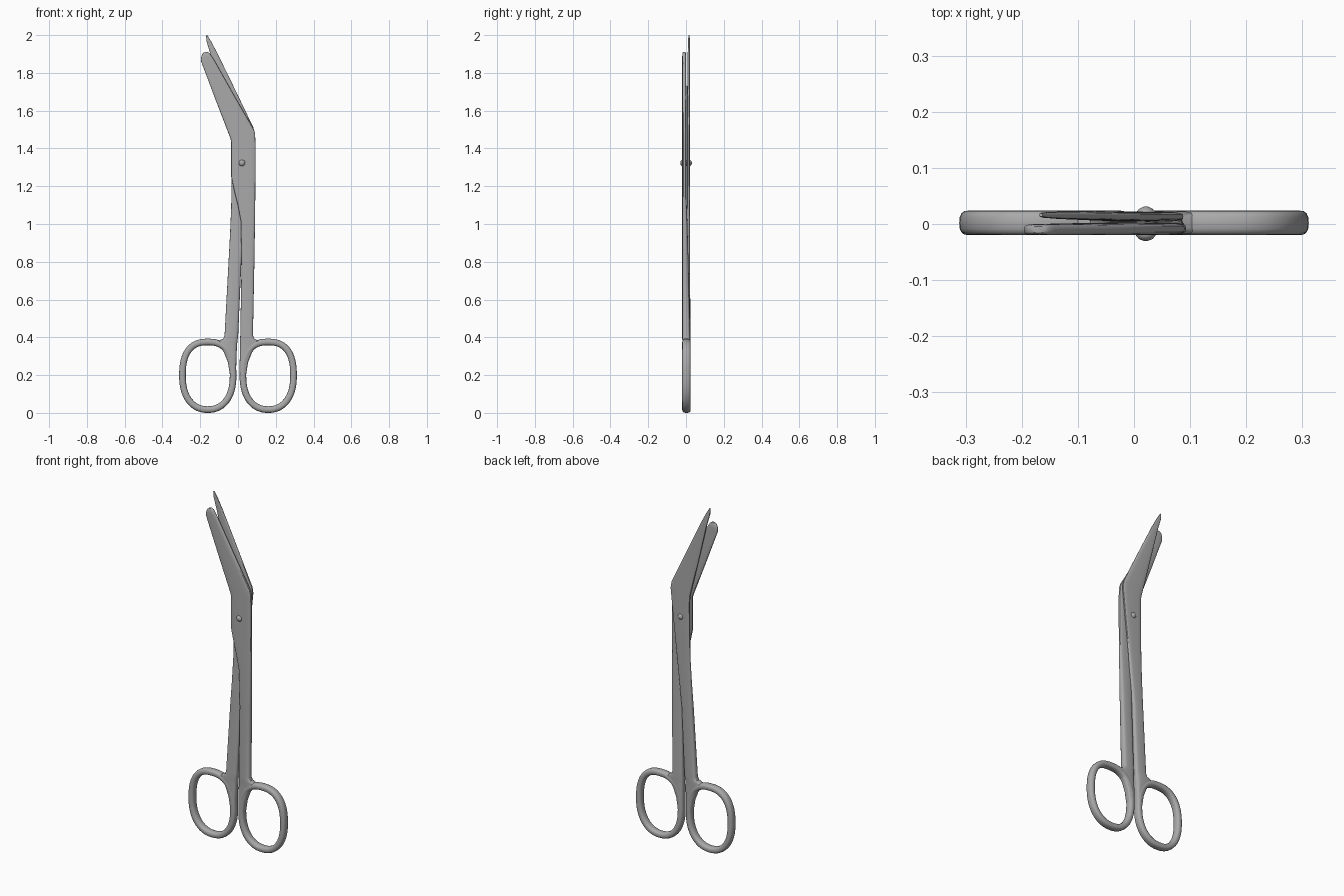
import bpy, bmesh, math

N = 24  # points round each cross-section

steel = bpy.data.materials.new("dark_steel")
steel.diffuse_color = (0.4, 0.4, 0.4, 1)


def sup(t, n):
    """Point on a unit superellipse."""
    c, s = math.cos(t), math.sin(t)
    return (math.copysign(abs(c) ** (2 / n), c), math.copysign(abs(s) ** (2 / n), s))


def skin(name, rings, closed, angle=40):
    """Join cross-section rings into one smooth object."""
    bm = bmesh.new()
    vs = [[bm.verts.new(p) for p in r] for r in rings]
    m = len(vs[0])
    for i in range(len(vs) - (0 if closed else 1)):
        a, b = vs[i], vs[(i + 1) % len(vs)]
        for j in range(m):
            k = (j + 1) % m
            bm.faces.new((a[j], a[k], b[k], b[j]))
    if not closed:
        bm.faces.new(vs[0])
        bm.faces.new(vs[-1])
    bmesh.ops.recalc_face_normals(bm, faces=bm.faces)
    me = bpy.data.meshes.new(name)
    bm.to_mesh(me)
    bm.free()
    me.materials.append(steel)
    ob = bpy.data.objects.new(name, me)
    bpy.context.collection.objects.link(ob)
    bpy.ops.object.select_all(action='DESELECT')
    ob.select_set(True)
    bpy.context.view_layer.objects.active = ob
    bpy.ops.object.shade_smooth_by_angle(angle=math.radians(angle))
    return ob


def half(name, stations):
    """Loft stations of (left x, left z, right x, right z, y front, y back)."""
    rings = []
    for lx, lz, rx, rz, y0, y1 in stations:
        ring = []
        for j in range(N):
            a, b = sup(2 * math.pi * j / N, 3.5)
            ring.append(((lx + rx) / 2 + a * (rx - lx) / 2,
                         (y0 + y1) / 2 + b * (y1 - y0) / 2,
                         (lz + rz) / 2 + a * (rz - lz) / 2))
        rings.append(ring)
    return skin(name, rings, False)


def finger_ring(name, side):
    """Oval loop, squarer at the top, with a rounded section."""
    rings, M = [], 64
    path = [sup(2 * math.pi * i / M, 2.5 if i < M / 2 else 2.25) for i in range(M)]
    path = [(side * 0.16 + 0.134 * x, 0.1965 + 0.179 * z) for x, z in path]
    for i, (x, z) in enumerate(path):
        (ax, az), (bx, bz) = path[i - 1], path[(i + 1) % M]
        d = math.hypot(bx - ax, bz - az)
        nx, nz = (bz - az) / d, -(bx - ax) / d
        ring = []
        for j in range(16):
            a, b = sup(2 * math.pi * j / 16, 2.7)
            ring.append((x + nx * a * 0.0175, 0.002 + b * 0.022, z + nz * a * 0.0175))
        rings.append(ring)
    return skin(name, rings, True)


# Front half: blunt blade, right-hand shank
half("front_blade_and_shank", [
    (-.179, 1.909, -.162, 1.911, -.016, -.004),
    (-.189, 1.900, -.151, 1.905, -.019, -.001),
    (-.196, 1.880, -.142, 1.892, -.02, 0),
    (-.195, 1.860, -.130, 1.875, -.02, 0),
    (-.116, 1.650, -.020, 1.680, -.02, .002),
    (-.039, 1.450, .084, 1.501, -.02, .003),
    (-.036, 1.430, .090, 1.480, -.02, .003),
    (-.036, 1.395, .093, 1.430, -.02, .003),
    (-.036, 1.250, .093, 1.250, -.02, .003),
    (-.022, 1.185, .092, 1.185, -.02, .003),
    (.000, 1.095, .091, 1.095, -.02, .004),
    (.015, 1.015, .090, 1.015, -.02, .007),
    (.019, .810, .087, .810, -.02, .013),
    (.012, .410, .079, .410, -.02, .022),
    (.011, .390, .086, .393, -.02, .023),
    (.010, .370, .115, .380, -.019, .023),
    (.010, .345, .098, .355, -.019, .023),
    (.010, .315, .074, .320, -.019, .023),
    (.009, .270, .054, .270, -.019, .023),
    (.009, .200, .042, .200, -.018, .022)])

# Back half: pointed blade, left-hand shank
half("back_blade_and_shank", [
    (-.169, 1.999, -.163, 2.000, .013, .019),
    (-.166, 1.965, -.147, 1.975, .011, .021),
    (-.145, 1.895, -.111, 1.908, .009, .022),
    (-.090, 1.670, -.011, 1.703, .006, .022),
    (-.036, 1.455, .082, 1.510, .004, .022),
    (-.034, 1.420, .088, 1.475, .004, .022),
    (-.034, 1.250, .069, 1.290, .004, .022),
    (-.036, 1.090, .047, 1.090, .004, .022),
    (-.042, .950, .033, .950, -.002, .022),
    (-.050, .800, .018, .800, -.009, .022),
    (-.071, .412, .001, .412, -.018, .023),
    (-.078, .393, -.002, .390, -.019, .023),
    (-.110, .380, -.004, .370, -.019, .023),
    (-.098, .355, -.006, .345, -.019, .023),
    (-.074, .320, -.007, .315, -.019, .023),
    (-.054, .270, -.009, .270, -.019, .023),
    (-.042, .200, -.010, .200, -.018, .022)])

# Finger loops
finger_ring("right_finger_loop", 1)
finger_ring("left_finger_loop", -1)

# Pivot screw with a domed head on both sides
profile = [(.004, -.030), (.012, -.027), (.017, -.021),
           (.017, .021), (.012, .027), (.004, .031)]
skin("pivot_screw", [[(.021 + r * math.cos(2 * math.pi * j / 16), y,
                       1.323 + r * math.sin(2 * math.pi * j / 16)) for j in range(16)]
                     for r, y in profile], False, 60)
